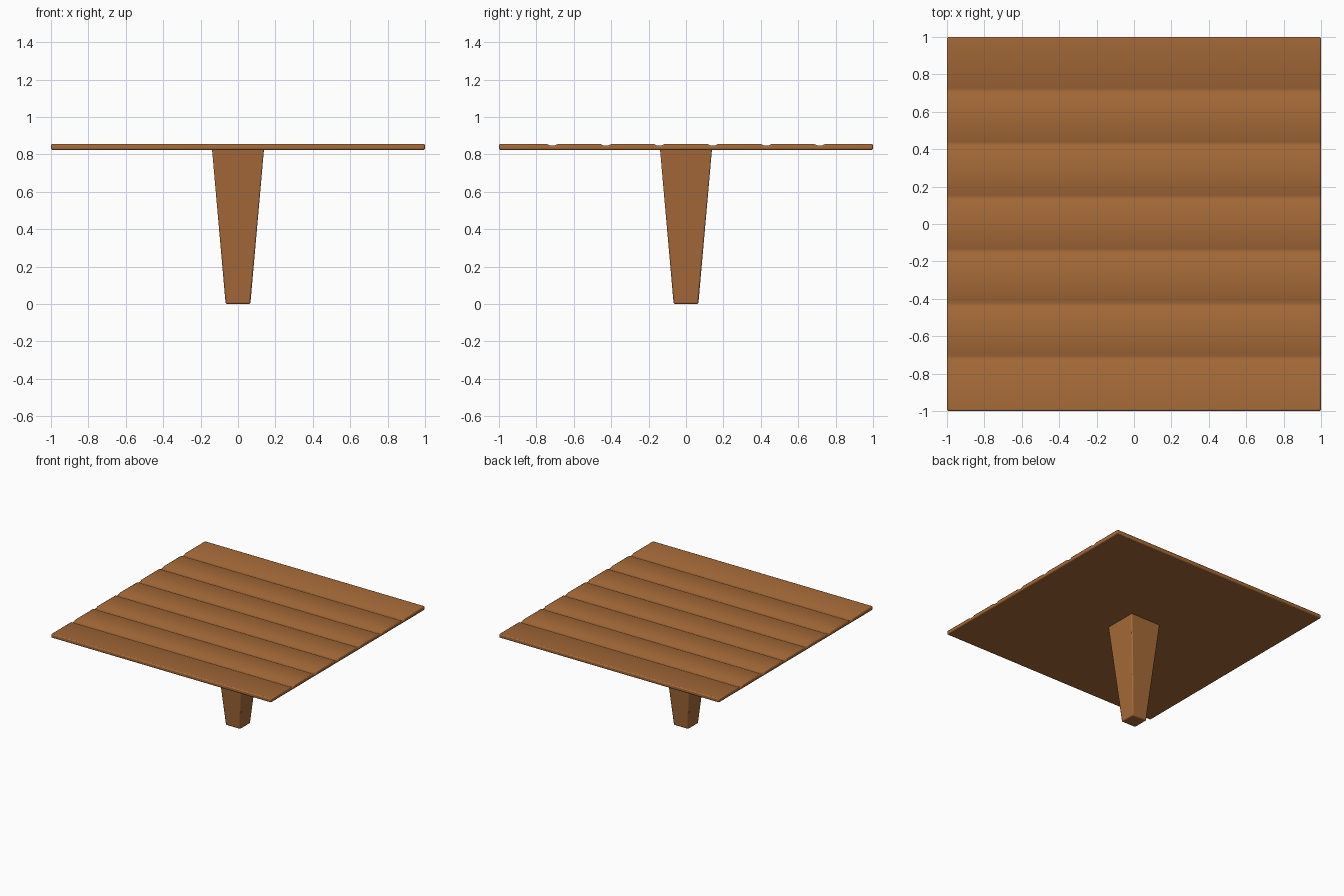
import bpy, bmesh

if "Cube" in bpy.data.objects:
    bpy.data.objects.remove(bpy.data.objects["Cube"])

wood = bpy.data.materials.new("warm brown wood")
wood.diffuse_color = (0.38, 0.145, 0.04, 1)
wood.use_nodes = True
wood.node_tree.nodes["Principled BSDF"].inputs["Base Color"].default_value = wood.diffuse_color


def finish(bm, name, width, segments):
    bmesh.ops.recalc_face_normals(bm, faces=bm.faces)
    mesh = bpy.data.meshes.new(name)
    bm.to_mesh(mesh)
    bm.free()
    obj = bpy.data.objects.new(name, mesh)
    bpy.context.collection.objects.link(obj)
    mesh.materials.append(wood)
    bev = obj.modifiers.new("soft edges", 'BEVEL')
    bev.width = width
    bev.segments = segments
    bev.limit_method = 'ANGLE'
    bev.angle_limit = 0.9
    bpy.ops.object.select_all(action='DESELECT')
    obj.select_set(True)
    bpy.context.view_layer.objects.active = obj
    bpy.ops.object.shade_smooth_by_angle(angle=0.7)
    return obj


# Table top: plank profile with shallow grooves, extruded along x
bottom, top, planks = 0.824, 0.856, 7
profile = [(-1, bottom), (-1, top)]
for i in range(1, planks):
    y = -1 + 2 * i / planks
    profile += [(y - 0.03, top), (y - 0.01, top - 0.009),
                (y + 0.01, top - 0.009), (y + 0.03, top)]
profile += [(1, top), (1, bottom)]
bm = bmesh.new()
face = bm.faces.new([bm.verts.new((-1, y, z)) for y, z in profile])
ext = bmesh.ops.extrude_face_region(bm, geom=[face])
moved = [v for v in ext["geom"] if isinstance(v, bmesh.types.BMVert)]
bmesh.ops.translate(bm, verts=moved, vec=(2, 0, 0))
finish(bm, "table_top", 0.008, 2)

# Leg: square pedestal tapering towards the floor
bm = bmesh.new()
bmesh.ops.create_cube(bm, size=2)
for v in bm.verts:
    half = 0.14 if v.co.z > 0 else 0.066
    z = 0.84 if v.co.z > 0 else 0.0
    v.co = (v.co.x * half, v.co.y * half, z)
finish(bm, "pedestal_leg", 0.008, 2)
